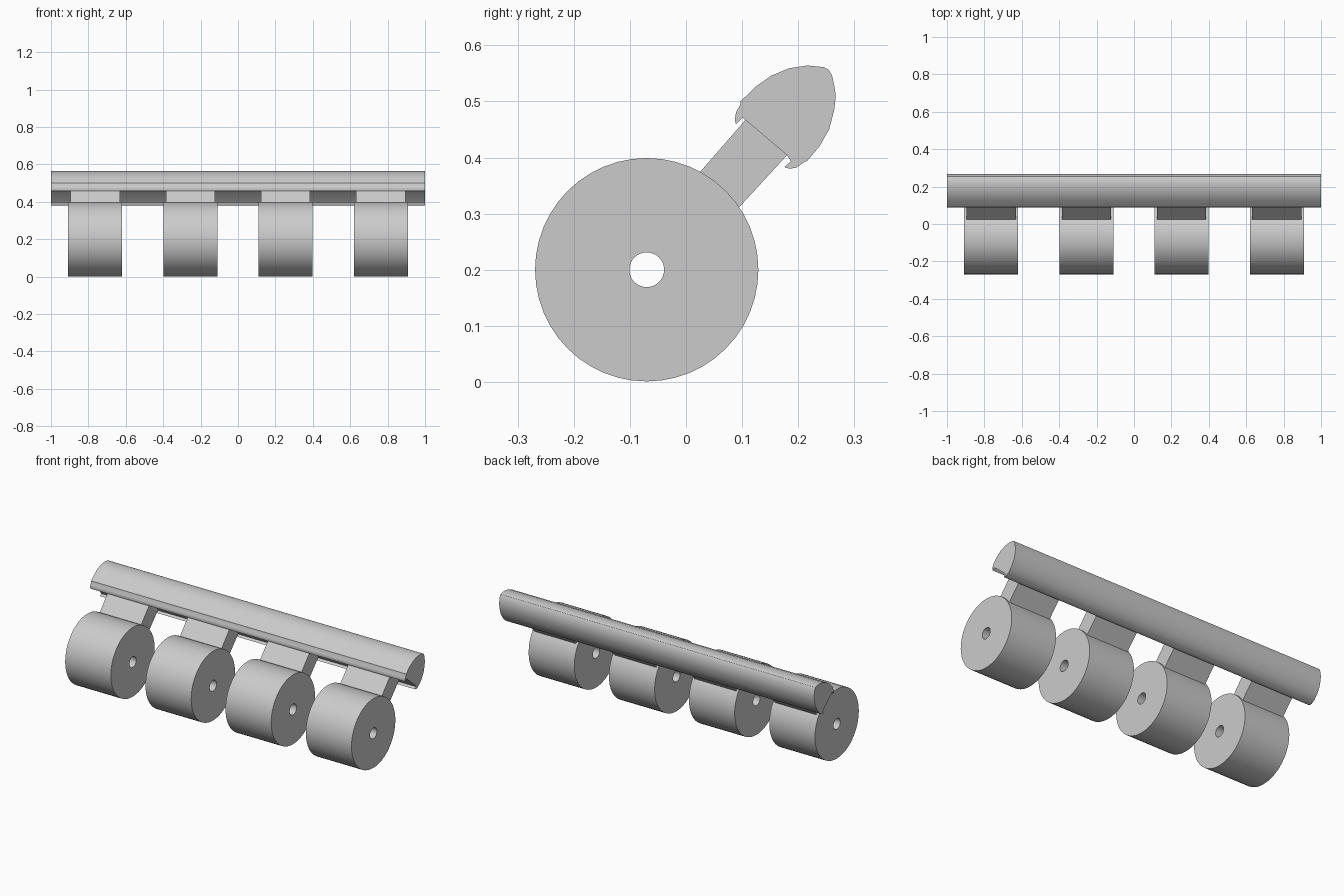
import bpy
import bmesh
import math
from mathutils import Vector

if "Cube" in bpy.data.objects:
    bpy.data.objects.remove(bpy.data.objects["Cube"])

grey = bpy.data.materials.new("light grey")
grey.use_nodes = True
colour = (0.6, 0.6, 0.6, 1)
grey.diffuse_color = colour
grey.node_tree.nodes["Principled BSDF"].inputs["Base Color"].default_value = colour

AXLE = Vector((0, -0.07, 0.2))
RADIUS, BORE = 0.199, 0.031
STATIONS = (-0.764, -0.254, 0.254, 0.764)


def finish(name, bm, angle=30):
    """Turn a bmesh into a grey object, smooth with sharp edges kept."""
    bmesh.ops.recalc_face_normals(bm, faces=bm.faces[:])
    mesh = bpy.data.meshes.new(name)
    bm.to_mesh(mesh)
    bm.free()
    mesh.materials.append(grey)
    obj = bpy.data.objects.new(name, mesh)
    bpy.context.collection.objects.link(obj)
    bpy.ops.object.select_all(action='DESELECT')
    obj.select_set(True)
    bpy.context.view_layer.objects.active = obj
    bpy.ops.object.shade_smooth_by_angle(angle=math.radians(angle))
    return obj


def prism(name, profile, x, half):
    """Extrude a (y, z) outline along x."""
    bm = bmesh.new()
    face = bm.faces.new([bm.verts.new((x - half, y, z)) for y, z in profile])
    out = bmesh.ops.extrude_face_region(bm, geom=[face], use_keep_orig=True)
    verts = [v for v in out["geom"] if isinstance(v, bmesh.types.BMVert)]
    bmesh.ops.translate(bm, verts=verts, vec=(2 * half, 0, 0))
    return finish(name, bm)


def roller(name, x, half):
    """Spin a rectangular section about the axle to leave an open bore."""
    bm = bmesh.new()
    section = [(-half, BORE), (half, BORE), (half, RADIUS), (-half, RADIUS)]
    verts = [bm.verts.new((x + dx, AXLE.y, AXLE.z + r)) for dx, r in section]
    edges = [bm.edges.new((verts[i], verts[(i + 1) % 4])) for i in range(4)]
    bmesh.ops.spin(bm, geom=verts + edges, cent=AXLE, axis=(1, 0, 0),
                   angle=math.tau, steps=48, use_merge=True)
    bmesh.ops.remove_doubles(bm, verts=bm.verts[:], dist=1e-5)
    return finish(name, bm)


# Rail: rounded wedge with two lips overhanging a flat underside
rail_outline = [
    (0.106, 0.467), (0.101, 0.471), (0.089, 0.459), (0.087, 0.468),
    (0.089, 0.480), (0.097, 0.495), (0.097, 0.500), (0.124, 0.526),
    (0.152, 0.546), (0.184, 0.559), (0.216, 0.564), (0.246, 0.561),
    (0.254, 0.557), (0.260, 0.547), (0.264, 0.530), (0.267, 0.510),
    (0.264, 0.484), (0.255, 0.450), (0.238, 0.420), (0.216, 0.394),
    (0.211, 0.392), (0.197, 0.382), (0.185, 0.380), (0.175, 0.383),
    (0.187, 0.393), (0.180, 0.404),
]
prism("rail", rail_outline, 0, 1.0)

# Rollers and the slanted stems that join them to the rail
stem_outline = [(0.004, 0.350), (0.106, 0.467), (0.180, 0.404), (0.075, 0.290)]
for number, x in enumerate(STATIONS, 1):
    roller(f"roller_{number}", x, 0.145)
    prism(f"stem_{number}", stem_outline, x, 0.132)
